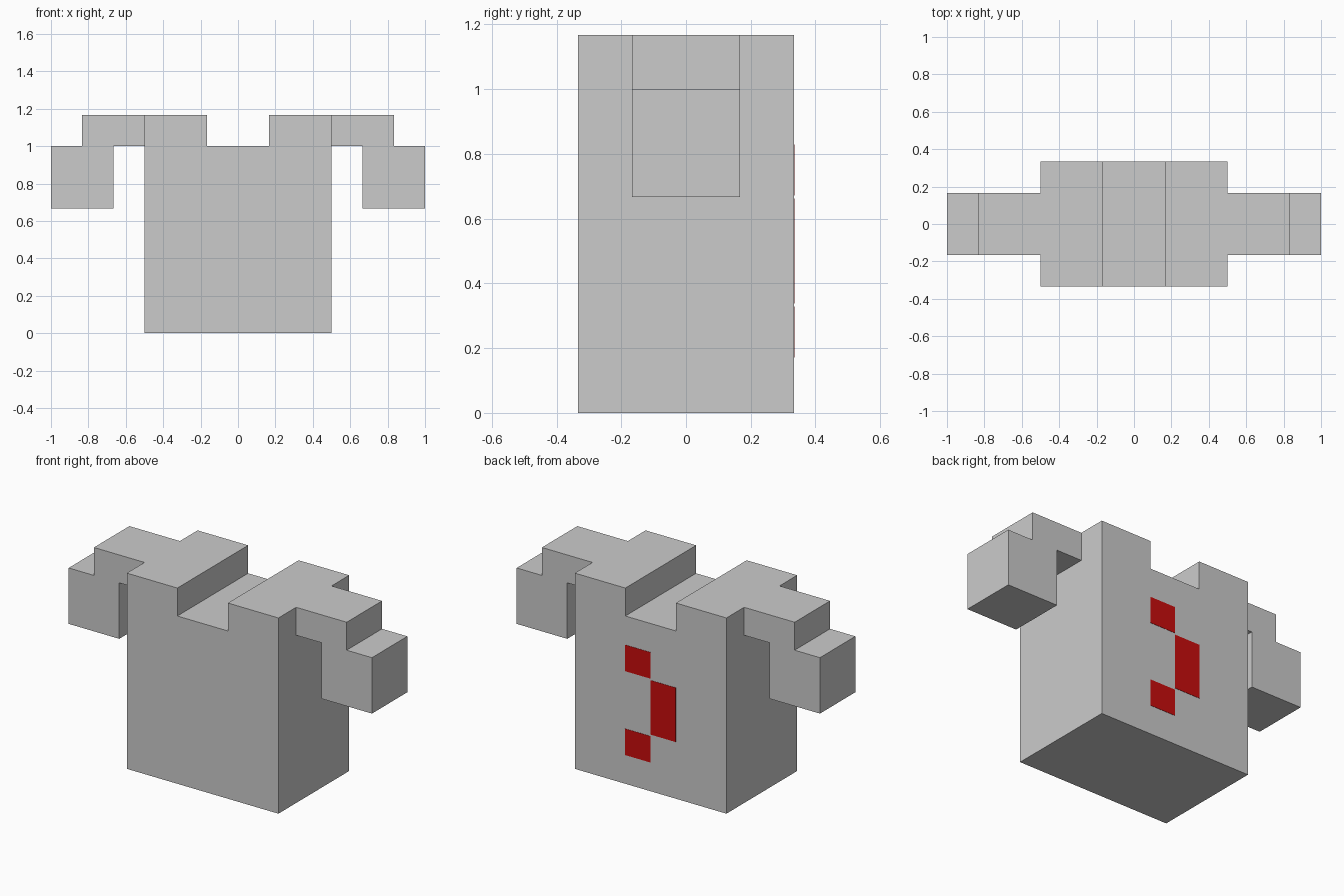
import bpy, bmesh

cube = bpy.data.objects.get("Cube")
if cube:
    bpy.data.objects.remove(cube, do_unlink=True)

U = 1 / 6  # one block unit


def material(name, rgb):
    m = bpy.data.materials.new(name)
    m.use_nodes = True
    m.diffuse_color = (*rgb, 1)
    m.node_tree.nodes["Principled BSDF"].inputs["Base Color"].default_value = (*rgb, 1)
    return m


GREY = material("light_grey", (0.6, 0.6, 0.6))
RED = material("red", (0.58, 0.004, 0.004))


def extrude_profile(name, points, y0, y1, mat):
    """Extrude an x-z outline, given in block units, from y0 to y1."""
    bm = bmesh.new()
    face = bm.faces.new([bm.verts.new((x * U, y0 * U, z * U)) for x, z in points])
    new = bmesh.ops.extrude_face_region(bm, geom=[face])["geom"]
    verts = [v for v in new if isinstance(v, bmesh.types.BMVert)]
    bmesh.ops.translate(bm, verts=verts, vec=(0, (y1 - y0) * U, 0))
    bmesh.ops.recalc_face_normals(bm, faces=bm.faces)
    mesh = bpy.data.meshes.new(name)
    bm.to_mesh(mesh)
    bm.free()
    mesh.materials.append(mat)
    obj = bpy.data.objects.new(name, mesh)
    bpy.context.collection.objects.link(obj)
    return obj


# Body with a neck notch in the top
extrude_profile("body", [(-3, 0), (3, 0), (3, 7), (1, 7), (1, 6), (-1, 6), (-1, 7), (-3, 7)],
                -2, 2, GREY)

# Stepped sleeves, mirrored left and right
sleeve = [(3, 6), (4, 6), (4, 4), (6, 4), (6, 6), (5, 6), (5, 7), (3, 7)]
for side, s in (("left", 1), ("right", -1)):
    extrude_profile(side + "_sleeve", [(x * s, z) for x, z in sleeve], -1, 1, GREY)

# Red patches on the back
GAP = 0.03
for name, x0, x1, z0, z1 in (("upper_patch", 0, 1, 4, 5),
                             ("middle_patch", -1, 0, 2, 4),
                             ("lower_patch", 0, 1, 1, 2)):
    z0, z1 = z0 + GAP, z1 - GAP
    extrude_profile(name, [(x0, z0), (x1, z0), (x1, z1), (x0, z1)], 1.99, 2.01, RED)
